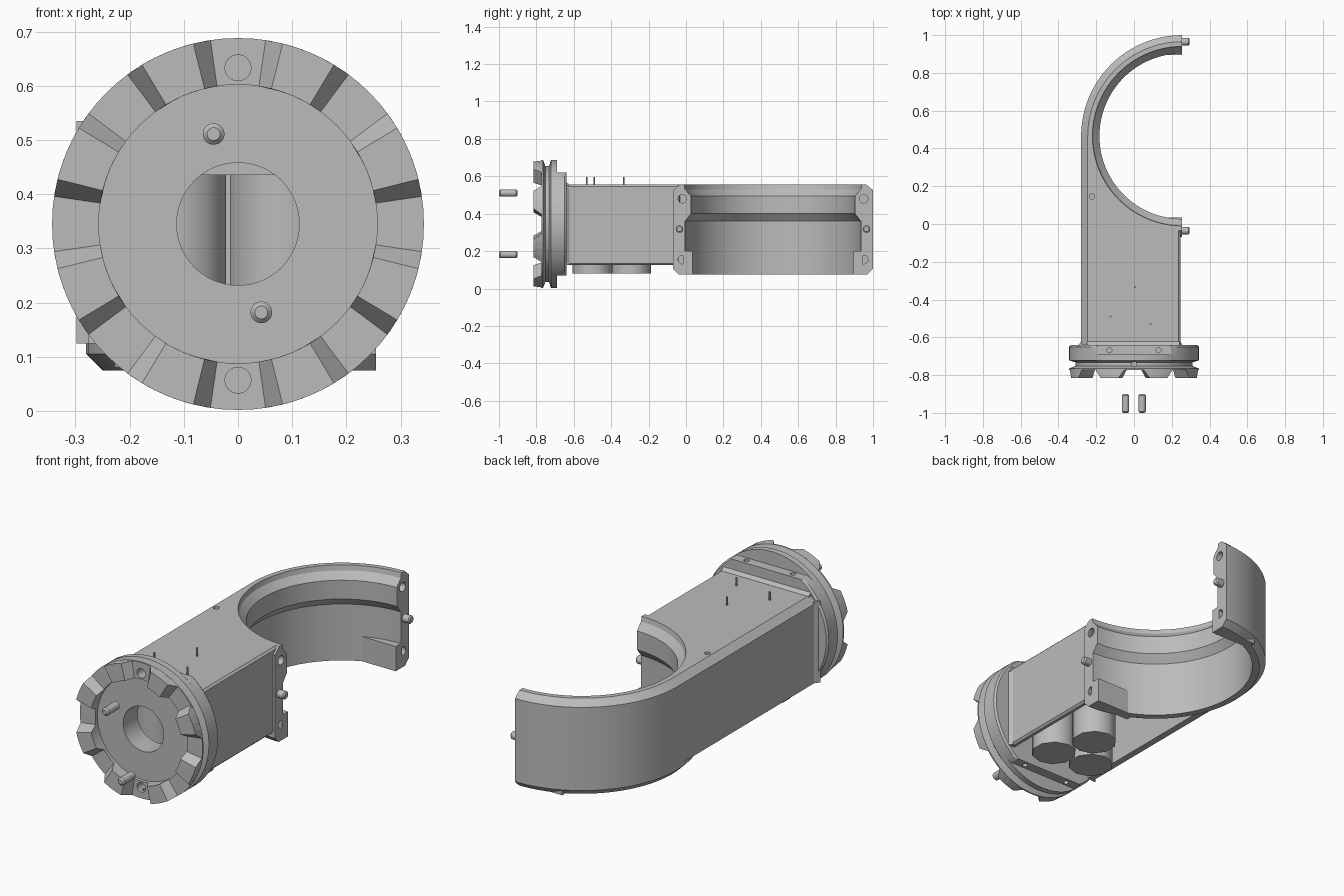
import bpy
import bmesh
from math import cos, sin, pi, radians
from mathutils import Vector, Matrix

default = bpy.data.objects.get("Cube")
if default:
    bpy.data.objects.remove(default, do_unlink=True)

grey = bpy.data.materials.new("plain grey")
grey.use_nodes = True
grey.diffuse_color = (0.5, 0.5, 0.5, 1)
grey.node_tree.nodes["Principled BSDF"].inputs["Base Color"].default_value = (0.5, 0.5, 0.5, 1)

CX, CY = 0.255, 0.465      # centre of the half ring
FZ = 0.345                 # centre height of the coupling flange
AXES = {"x": Vector((1, 0, 0)), "y": Vector((0, 1, 0)), "z": Vector((0, 0, 1))}


def finish(bm, name):
    bmesh.ops.recalc_face_normals(bm, faces=bm.faces)
    mesh = bpy.data.meshes.new(name)
    bm.to_mesh(mesh)
    bm.free()
    mesh.materials.append(grey)
    obj = bpy.data.objects.new(name, mesh)
    bpy.context.collection.objects.link(obj)
    return obj


def loft(name, sections, loop=False):
    """Skin a list of equal point loops, capped unless looped."""
    bm = bmesh.new()
    rows = [[bm.verts.new(p) for p in s] for s in sections]
    n = len(rows[0])
    for i in range(len(rows) - (0 if loop else 1)):
        a, b = rows[i], rows[(i + 1) % len(rows)]
        for j in range(n):
            k = (j + 1) % n
            bm.faces.new((a[j], a[k], b[k], b[j]))
    if not loop:
        bm.faces.new(rows[0])
        bm.faces.new(rows[-1])
    return finish(bm, name)


def extrude_y(name, profile, y0, y1):
    return loft(name, [[(x, y, z) for x, z in profile] for y in (y0, y1)])


def extrude_z(name, outline, z0, z1):
    return loft(name, [[(x, y, z) for x, y in outline] for z in (z0, z1)])


def box(name, x, y, z):
    return extrude_z(name, [(x[0], y[0]), (x[1], y[0]), (x[1], y[1]), (x[0], y[1])], *z)


def rod(name, start, length, radius, axis, sides=20, bevel=0.0):
    """Cylinder from a start point along an axis, with optional bevelled ends."""
    d = AXES[axis]
    turn = d.to_track_quat("Z", "Y")
    steps = [(0, radius), (length, radius)]
    if bevel:
        steps = [(0, radius - bevel), (bevel, radius),
                 (length - bevel, radius), (length, radius - bevel)]
    rings = []
    for h, r in steps:
        rings.append([Vector(start) + turn @ Vector((r * cos(a), r * sin(a), h))
                      for a in (2 * pi * (i + 0.5) / sides for i in range(sides))])
    return loft(name, rings)


def smooth(obj, angle=25):
    bpy.ops.object.select_all(action="DESELECT")
    obj.select_set(True)
    bpy.context.view_layer.objects.active = obj
    bpy.ops.object.shade_smooth_by_angle(angle=radians(angle))


def cut(obj, cutters):
    for c in cutters:
        c.hide_render = True
        bpy.context.view_layer.objects.active = obj
        mod = obj.modifiers.new("hole", "BOOLEAN")
        mod.operation = "DIFFERENCE"
        mod.solver = "EXACT"
        mod.object = c
        bpy.ops.object.modifier_apply(modifier=mod.name)
        bpy.data.objects.remove(c, do_unlink=True)


# Half ring clamp with a stepped inside wall
section = [(0.50, 0.555), (0.535, 0.525), (0.535, 0.105), (0.505, 0.075),
           (0.47, 0.075), (0.47, 0.36), (0.438, 0.40), (0.438, 0.495),
           (0.47, 0.53), (0.475, 0.555)]
STEPS = 48
angles = [pi / 2 + pi * i / STEPS for i in range(STEPS + 1)]
ring = loft("half_ring", [[(CX + r * cos(a), CY + r * sin(a), z) for r, z in section]
                          for a in angles])
cut(ring, [rod("cutter", (CX - 0.06, CY + s * 0.485, z), 0.1, 0.023, "x")
           for s in (-1, 1) for z in (0.155, 0.48)])
smooth(ring)

# Thickened lower ends and locating pins of the ring
for side, s in (("near", -1), ("far", 1)):
    ys = sorted((CY + s * 0.43, CY + s * 0.48))
    box(side + "_end_tab", (0.03, CX), ys, (0.075, 0.2))
    smooth(rod(side + "_end_pin", (CX - 0.02, CY + s * 0.5, 0.318), 0.06, 0.02, "x", 20, 0.006))

# Arm: top plate that follows the ring, and two side walls
arc = [(CX + 0.5 * cos(a), CY + 0.5 * sin(a)) for a in angles[STEPS // 2:-1]]
plate = extrude_z("arm_top_plate", [(0.235, -0.645), (0.235, -0.034)] + arc[::-1]
                  + [(-0.245, -0.645)], 0.435, 0.555)
cut(plate, [rod("cutter", (-0.222, 0.145, 0.5), 0.1, 0.014, "z")])
extrude_y("arm_right_wall", [(-0.28, 0.125), (-0.28, 0.525), (-0.245, 0.555), (-0.245, 0.125)],
          -0.645, CY)
extrude_y("arm_left_wall", [(0.22, 0.125), (0.22, 0.44), (0.235, 0.44), (0.235, 0.555),
                            (0.245, 0.545), (0.245, 0.135), (0.235, 0.125)], -0.645, -0.04)

# Sloped fillets where the arm meets the flange
loft("top_fillet", [[(x, -0.648, 0.55), (x, -0.648, 0.575), (x, -0.622, 0.555), (x, -0.622, 0.55)]
                    for x in (-0.25, 0.24)])
for side, x, s in (("right", -0.28, -1), ("left", 0.245, 1)):
    extrude_z(side + "_fillet", [(x - s * 0.005, -0.648), (x + s * 0.018, -0.648),
                                 (x, -0.622), (x - s * 0.005, -0.622)], 0.125, 0.535)

# Three motors in the open underside, each with a thin shaft through the top
motors = [(0.005, -0.295, -0.333), (-0.125, -0.475, -0.49), (0.088, -0.5, -0.53)]
for i, (x, y, shaft_y) in enumerate(motors):
    smooth(rod(f"motor_{i + 1}", (x, y, 0.08), 0.36, 0.108, "z", 10), 40)
    rod(f"motor_shaft_{i + 1}", (x, shaft_y, 0.43), 0.167, 0.005, "z", 8)

# Coupling flange: turned disc with a rim groove and flats at the back
profile = [(0.113, -0.64), (0.335, -0.64), (0.343, -0.65), (0.343, -0.69), (0.343, -0.691),
           (0.343, -0.722), (0.31, -0.732), (0.31, -0.752), (0.343, -0.765), (0.343, -0.772),
           (0.257, -0.772), (0.257, -0.755), (0.113, -0.755)]
SEGS = 72


def flange_point(r, a, y):
    z = r * sin(a)
    if y > -0.6905:
        z = max(-0.275, min(0.275, z))
    return (r * cos(a), y, FZ + z)


flange = loft("coupling_flange", [[flange_point(r, 2 * pi * i / SEGS, y) for r, y in profile]
                                  for i in range(SEGS)], loop=True)
cut(flange, [rod("cutter", (0, -0.8, FZ + s * 0.288), 0.09, 0.024, "y") for s in (-1, 1)])
cut(flange, [rod("cutter", (x, -0.668, z), 0.08, 0.013, "z")
             for x in (-0.13, 0.13) for z in (0.03, 0.58)])
smooth(flange)

# Eight tapered coupling teeth
for k in range(8):
    mid = radians(22.5 + 45 * k)
    slices = []
    for t in (-1, -0.5, 0, 0.5, 1):
        base, top = mid + t * radians(14.2), mid + t * radians(8.6)
        slices.append([(r * cos(a), y, FZ + r * sin(a)) for r, a, y in
                       ((0.257, base, -0.77), (0.343, base, -0.77),
                        (0.343, top, -0.815), (0.257, top, -0.815))])
    loft(f"coupling_tooth_{k + 1}", slices)

# Loose dowels in front of the flange
for side, x, z in (("right", -0.045, 0.511), ("left", 0.043, 0.182)):
    smooth(rod(side + "_dowel", (x, -1.0, z), 0.1, 0.02, "y", 20, 0.008))
